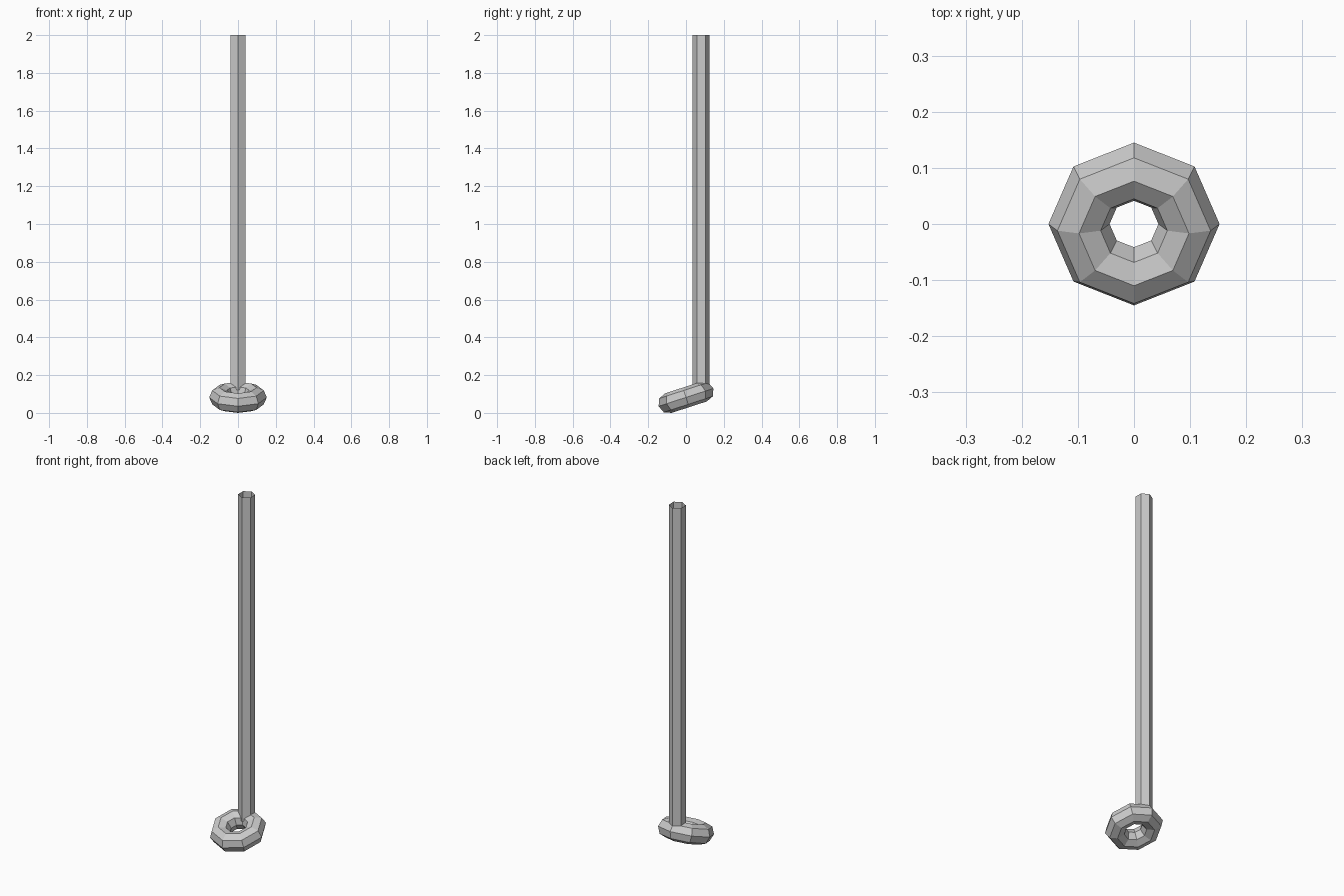
import bpy
import bmesh
from math import cos, sin, pi, radians
from mathutils import Matrix

cube = bpy.data.objects.get("Cube")
if cube:
    bpy.data.objects.remove(cube, do_unlink=True)

# Single grey material
grey = bpy.data.materials.new("plain grey")
grey.use_nodes = True
colour = (0.6, 0.6, 0.6, 1)
grey.diffuse_color = colour
grey.node_tree.nodes["Principled BSDF"].inputs["Base Color"].default_value = colour


def add_object(name, bm):
    bmesh.ops.recalc_face_normals(bm, faces=bm.faces)
    mesh = bpy.data.meshes.new(name)
    bm.to_mesh(mesh)
    bm.free()
    mesh.materials.append(grey)
    obj = bpy.data.objects.new(name, mesh)
    bpy.context.collection.objects.link(obj)
    return obj


def ring_mesh(major, minor, sides, section):
    bm = bmesh.new()
    rings = []
    for i in range(sides):
        a = 2 * pi * i / sides
        ring = []
        for j in range(section):
            b = 2 * pi * j / section
            r = major + minor * cos(b)
            ring.append(bm.verts.new((r * cos(a), r * sin(a), minor * sin(b))))
        rings.append(ring)
    for i in range(sides):
        p, q = rings[i], rings[(i + 1) % sides]
        for j in range(section):
            k = (j + 1) % section
            bm.faces.new((p[j], q[j], q[k], p[k]))
    return bm


# Tilted low-poly ring at the foot
ring = ring_mesh(0.098, 0.0545, 8, 8)
bmesh.ops.transform(ring, verts=ring.verts,
                    matrix=Matrix.Translation((0, 0, 0.08)) @ Matrix.Rotation(radians(18), 4, "X"))
lowest = min(v.co.z for v in ring.verts)
bmesh.ops.translate(ring, verts=ring.verts, vec=(0, 0, -lowest))
add_object("foot_ring", ring)

# Open hexagonal tube rising from the back of the ring
bottom, top = 0.12, 2.0
tube = bmesh.new()
bmesh.ops.create_cone(tube, cap_ends=False, segments=6, radius1=0.045, radius2=0.045,
                      depth=top - bottom,
                      matrix=Matrix.Translation((0, 0.08, (top + bottom) / 2)))
add_object("upright_tube", tube)
